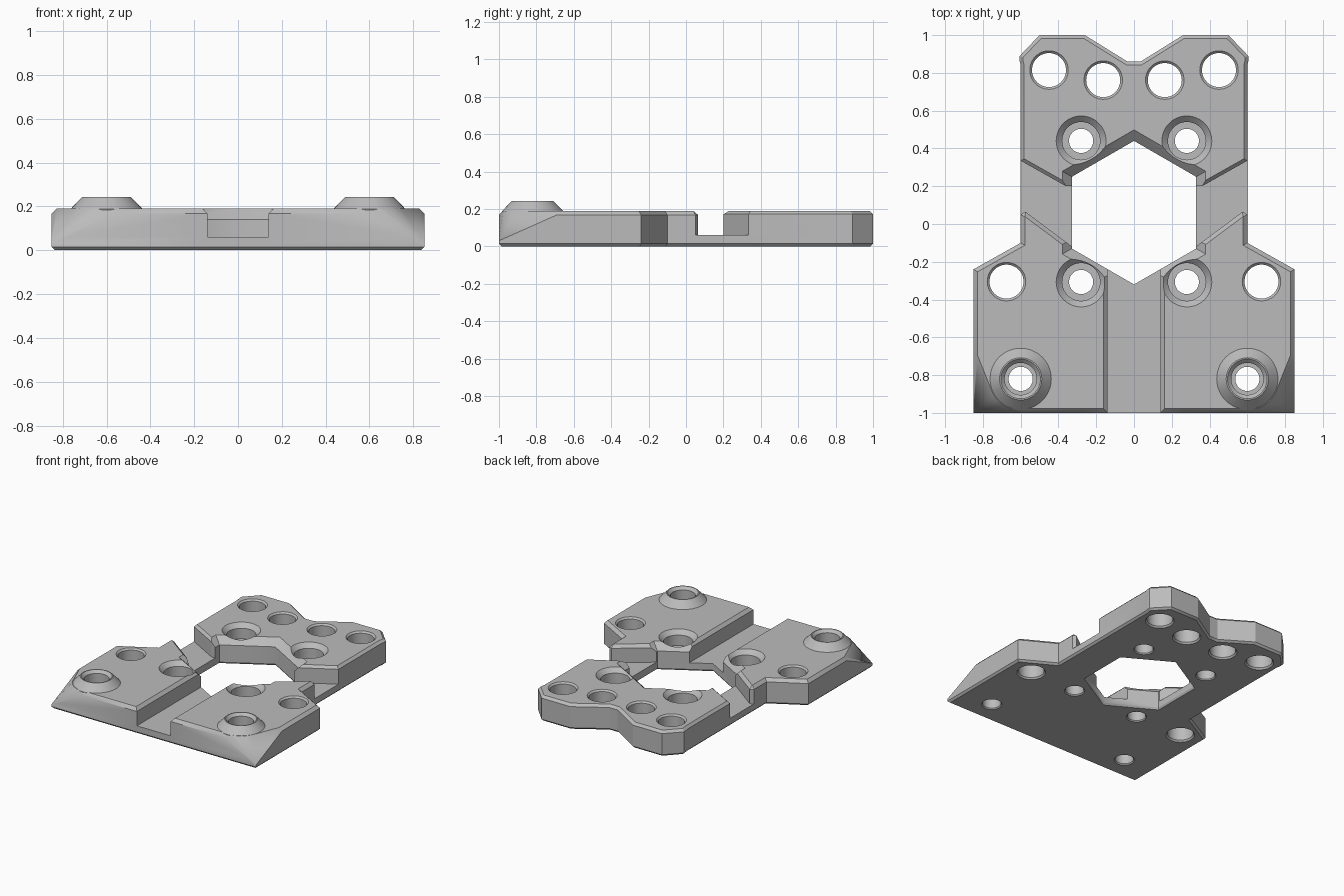
import bpy, bmesh
from math import cos, sin, pi, radians
from mathutils import Vector

cube = bpy.data.objects.get("Cube")
if cube:
    bpy.data.objects.remove(cube)

GREY = (0.5, 0.5, 0.5, 1)
grey = bpy.data.materials.new("plain grey")
grey.use_nodes = True
grey.diffuse_color = GREY
grey.node_tree.nodes["Principled BSDF"].inputs["Base Color"].default_value = GREY

TOP, FLOOR = 0.19, 0.06
SIDE, FRONT = 0.85, -1.0


def make(name, bm):
    bmesh.ops.recalc_face_normals(bm, faces=bm.faces)
    mesh = bpy.data.meshes.new(name)
    bm.to_mesh(mesh)
    bm.free()
    mesh.materials.append(grey)
    ob = bpy.data.objects.new(name, mesh)
    bpy.context.collection.objects.link(ob)
    return ob


def prism(name, outline, height, top_bevel, bottom_bevel=0.014):
    """Extruded outline with chamfered top and bottom rims."""
    bm = bmesh.new()
    face = bm.faces.new([bm.verts.new((x, y, 0)) for x, y in outline])
    new = bmesh.ops.extrude_face_region(bm, geom=[face])["geom"]
    for v in new:
        if isinstance(v, bmesh.types.BMVert):
            v.co.z = height
    bmesh.ops.recalc_face_normals(bm, faces=bm.faces)
    for z, size in ((height, top_bevel), (0, bottom_bevel)):
        if size:
            rim = [e for e in bm.edges if all(abs(v.co.z - z) < 1e-5 for v in e.verts)]
            bmesh.ops.bevel(bm, geom=rim, offset=size, segments=1, affect='EDGES')
    return make(name, bm)


def turned(name, profile, x, y, sides=48):
    """Solid of revolution from (radius, z) pairs, first corner pointing to the back."""
    bm = bmesh.new()
    rings = []
    for r, z in profile:
        angles = [pi / 2 + 2 * pi * i / sides for i in range(sides)]
        rings.append([bm.verts.new((x + r * cos(a), y + r * sin(a), z)) for a in angles])
    for low, high in zip(rings, rings[1:]):
        for i in range(sides):
            j = (i + 1) % sides
            bm.faces.new((low[i], low[j], high[j], high[i]))
    bm.faces.new(rings[0])
    bm.faces.new(rings[-1])
    return make(name, bm)


def combine(target, tool, operation):
    """Apply a boolean and discard the tool."""
    mod = target.modifiers.new("boolean", 'BOOLEAN')
    mod.operation, mod.solver, mod.object = operation, 'EXACT', tool
    bpy.context.view_layer.update()
    graph = bpy.context.evaluated_depsgraph_get()
    mesh = bpy.data.meshes.new_from_object(target.evaluated_get(graph))
    target.modifiers.clear()
    target.data = mesh
    bpy.data.objects.remove(tool)


def slice_off(bm, point, normal, fill=True):
    """Remove everything on the normal side of a plane."""
    geom = bm.verts[:] + bm.edges[:] + bm.faces[:]
    cut = bmesh.ops.bisect_plane(bm, geom=geom, plane_co=point, plane_no=normal,
                                 clear_outer=True, dist=1e-5)["geom_cut"]
    edges = [e for e in cut if isinstance(e, bmesh.types.BMEdge) and e.is_boundary]
    if fill and edges:
        bmesh.ops.edgenet_fill(bm, edges=edges)


# Half of the thin base slab; it runs past the centre line and is trimmed later
back_edge = [(0.605, 0.86), (0.605, 0.89), (0.5, 1), (0.26, 1), (0.035, 0.86), (-0.1, 0.86)]
plate = prism("base_plate",
              [(-0.1, FRONT), (SIDE, FRONT), (SIDE, -0.24), (0.6, -0.1), (0.6, 0.84)] + back_edge,
              FLOOR, 0)

# Raised back block and raised front pad
back_block = prism("back_block",
                   [(-0.1, 0.2), (0.36, 0.2), (0.6, 0.335), (0.6, 0.84)] + back_edge,
                   TOP, 0.018)
front_pad = prism("front_pad",
                  [(0.14, FRONT), (SIDE, FRONT), (SIDE, -0.24), (0.6, -0.1), (0.6, 0.05),
                   (0.575, 0.065), (0.32, -0.125), (0.14, -0.125)],
                  TOP, 0.022)
combine(plate, back_block, 'UNION')
combine(plate, front_pad, 'UNION')

# Front corner sloping from the conical boss down to a low tip
BOSS_X, BOSS_Y, BOSS_R = 0.6, -0.82, 0.165
tip = Vector((SIDE, FRONT, 0.03))
bm = bmesh.new()
bm.from_mesh(plate.data)
for degrees in (-22, -36, -50, -65, -80):
    t = radians(degrees)
    outward = Vector((cos(t), sin(t), 0))
    rim = Vector((BOSS_X, BOSS_Y, TOP)) + outward * BOSS_R
    normal = Vector((-sin(t), cos(t), 0)).cross(rim - tip).normalized()
    if normal.dot(outward) < 0:
        normal.negate()
    slice_off(bm, rim, normal)
bmesh.ops.recalc_face_normals(bm, faces=bm.faces)
bm.to_mesh(plate.data)
bm.free()

# Conical boss
boss = turned("boss", [(BOSS_R, 0.1), (BOSS_R, TOP - 0.003), (0.112, 0.242)], BOSS_X, BOSS_Y)
combine(plate, boss, 'UNION')

# Hexagonal centre opening with a chamfered upper rim
opening = turned("opening", [(0.395, -0.01), (0.38, 0.014), (0.38, 0.14), (0.45, 0.2)],
                 0, 0.06, 6)
combine(plate, opening, 'DIFFERENCE')

# Plain through holes, stepped screw holes and the boss hole
plain = [(0.108, -0.01), (0.09, 0.012), (0.09, 0.178), (0.112, 0.2)]
stepped = [(0.08, -0.01), (0.064, 0.008), (0.064, 0.08), (0.1, 0.08), (0.1, 0.158), (0.14, 0.198)]
boss_hole = [(0.08, -0.01), (0.064, 0.008), (0.064, 0.13), (0.085, 0.13), (0.085, 0.222),
             (0.113, 0.25)]
holes = [(plain, 0.45, 0.815), (plain, 0.163, 0.762), (plain, 0.675, -0.305),
         (stepped, 0.28, 0.44), (stepped, 0.28, -0.307), (boss_hole, BOSS_X, BOSS_Y)]
for profile, x, y in holes:
    combine(plate, turned("hole", profile, x, y), 'DIFFERENCE')

# Trim at the centre line and mirror
bm = bmesh.new()
bm.from_mesh(plate.data)
slice_off(bm, Vector((0, 0, 0)), Vector((-1, 0, 0)), fill=False)
bmesh.ops.recalc_face_normals(bm, faces=bm.faces)
bm.to_mesh(plate.data)
bm.free()
mirror = plate.modifiers.new("mirror", 'MIRROR')
mirror.use_clip = True

bpy.ops.object.select_all(action='DESELECT')
plate.select_set(True)
bpy.context.view_layer.objects.active = plate
bpy.ops.object.shade_smooth_by_angle(angle=radians(28))
